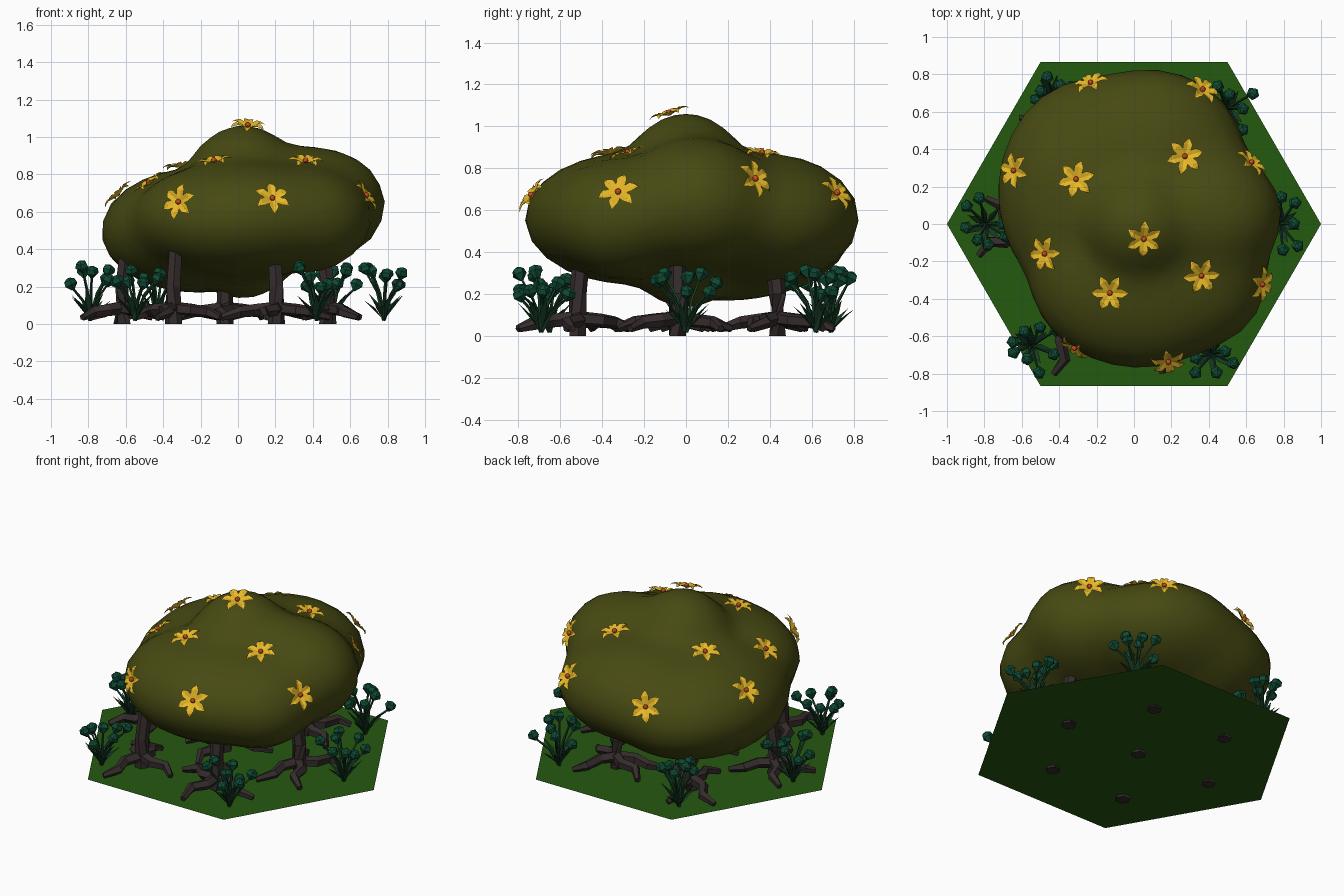
import bpy, bmesh, math, random
from mathutils import Vector, Matrix
from mathutils.bvhtree import BVHTree

random.seed(7)
cube = bpy.data.objects.get("Cube")
if cube:
    bpy.data.objects.remove(cube, do_unlink=True)


def material(name, r, g, b):
    m = bpy.data.materials.new(name)
    m.use_nodes = True
    m.diffuse_color = (r, g, b, 1)
    bsdf = m.node_tree.nodes["Principled BSDF"]
    bsdf.inputs["Base Color"].default_value = (r, g, b, 1)
    bsdf.inputs["Roughness"].default_value = 0.9
    return m


GRASS = material("grass green", 0.018, 0.1, 0.005)
OLIVE = material("olive foliage", 0.062, 0.067, 0.006)
BARK = material("dark bark", 0.036, 0.025, 0.025)
STEM = material("stem green", 0.008, 0.045, 0.018)
BUD = material("bud green", 0.005, 0.07, 0.034)
YELLOW = material("petal yellow", 0.8, 0.48, 0.02)
RED = material("flower heart red", 0.75, 0.09, 0.02)


def finish(bm, name, mats, smooth=False):
    mesh = bpy.data.meshes.new(name)
    for f in bm.faces:
        f.smooth = smooth
    bm.to_mesh(mesh)
    bm.free()
    for m in mats:
        mesh.materials.append(m)
    obj = bpy.data.objects.new(name, mesh)
    bpy.context.collection.objects.link(obj)
    return obj


def tube(bm, points, radii, sides, mat=0):
    """Low-poly tube along a path with closed ends."""
    points = [Vector(p) for p in points]
    rings = []
    for i, p in enumerate(points):
        d = points[min(i + 1, len(points) - 1)] - points[max(i - 1, 0)]
        q = d.to_track_quat('Z', 'Y')
        turn = [2 * math.pi * k / sides for k in range(sides)]
        rings.append([bm.verts.new(p + q @ Vector((math.cos(a), math.sin(a), 0)) * radii[i])
                      for a in turn])
    faces = [bm.faces.new(rings[0][::-1]), bm.faces.new(rings[-1])]
    for a, b in zip(rings, rings[1:]):
        for k in range(sides):
            n = (k + 1) % sides
            faces.append(bm.faces.new((a[k], a[n], b[n], b[k])))
    for f in faces:
        f.material_index = mat


# Hexagonal ground plate
bm = bmesh.new()
bmesh.ops.create_circle(bm, cap_ends=True, segments=6, radius=1,
                        matrix=Matrix.Translation((0, 0, 0.015)) @ Matrix.Rotation(math.pi / 2, 4, 'Z'))
if max(v.co.x for v in bm.verts) < 0.95:
    bmesh.ops.rotate(bm, verts=bm.verts, matrix=Matrix.Rotation(math.pi / 6, 3, 'Z'))
bm.normal_update()
finish(bm, "ground_plate", [GRASS])

# Canopy: a ball pushed out to the hull of several rounded lobes
LOBES = [((0.03, -0.27, 0.56), (0.6, 0.51, 0.31)),
         ((0.38, 0.05, 0.63), (0.42, 0.37, 0.32)),
         ((-0.22, 0.18, 0.5), (0.52, 0.62, 0.33)),
         ((0.08, 0.38, 0.56), (0.52, 0.46, 0.31)),
         ((0.35, -0.3, 0.56), (0.37, 0.37, 0.29)),
         ((0.03, 0, 0.6), (0.36, 0.35, 0.46))]
HEART = Vector((0, 0, 0.55))


def reach(direction):
    best = 0.2
    for centre, size in LOBES:
        o = Vector((h - c) / s for h, c, s in zip(HEART, centre, size))
        d = Vector(a / s for a, s in zip(direction, size))
        half, length = o.dot(d), d.dot(d)
        disc = half * half - length * (o.dot(o) - 1)
        if disc > 0:
            best = max(best, (-half + math.sqrt(disc)) / length)
    return best


bm = bmesh.new()
bmesh.ops.create_icosphere(bm, subdivisions=4, radius=1)
for v in bm.verts:
    d = v.co.normalized()
    v.co = HEART + d * reach(d) * 1.015
for _ in range(2):
    bmesh.ops.smooth_vert(bm, verts=bm.verts, factor=0.5,
                          use_axis_x=True, use_axis_y=True, use_axis_z=True)
bm.normal_update()
surface = BVHTree.FromBMesh(bm)
finish(bm, "canopy", [OLIVE], smooth=True)

# Trunks in a ring around a central one, each with crooked roots
spots = [Vector((-0.07, -0.04, 0))]
for k in range(6):
    a = math.radians(60 * k)
    spots.append(spots[0] + Vector((math.cos(a), math.sin(a), 0)) * 0.55)
for i, base in enumerate(spots):
    bm = bmesh.new()
    lean = (spots[0] - base) * 0.06
    tube(bm, [base, base + Vector((0, 0, 0.2)), base + lean + Vector((0, 0, 0.47))],
         [0.046, 0.042, 0.038], 6)
    start = random.uniform(0, 6.28)
    for k in range(4):
        a = start + k * math.pi / 2 + random.uniform(-0.3, 0.3)
        p, path = base + Vector((0, 0, 0.085)), []
        bend = random.choice((-0.7, 0.7))
        for step in range(4):
            path.append(p.copy())
            stride = random.uniform(0.08, 0.12)
            p = p + Vector((math.cos(a) * stride, math.sin(a) * stride, -0.01))
            a += bend
            bend = -bend * 1.3
        path[-1].z = 0.035
        tube(bm, path, [0.036, 0.034, 0.031, 0.018], 5)
    finish(bm, "trunk_and_roots_%d" % i, [BARK])

# Budding plants near the plate edges
PLANTS = [(-0.79, 0), (-0.43, 0.69), (0.5, 0.62), (0.78, 0), (0.42, -0.69), (-0.55, -0.65)]
for i, (x, y) in enumerate(PLANTS):
    bm = bmesh.new()
    root = Vector((x, y, 0.02))
    for k in range(8):
        a = k * 2.4 + i
        out = Vector((math.cos(a), math.sin(a), 0))
        spread, height = random.uniform(0.05, 0.15), random.uniform(0.15, 0.27)
        tip = root + out * spread + Vector((0, 0, height))
        tube(bm, [root, root + out * spread * 0.4 + Vector((0, 0, height * 0.6)), tip],
             [0.011, 0.008, 0.006], 4)
        # faceted bud, flared from the stem and blunt on top
        d = (out * 0.5 + Vector((0, 0, 1))).normalized()
        tube(bm, [tip - d * 0.012, tip + d * 0.02, tip + d * 0.045, tip + d * 0.056],
             [0.008, 0.036, 0.03, 0.008], 5, 1)
    for k in range(7):
        # spear-shaped leaf
        a = k * 0.9 + i * 0.5
        out = Vector((math.cos(a), math.sin(a), 0))
        side = Vector((-out.y, out.x, 0)) * 0.018
        rise = random.uniform(0.1, 0.17)
        mid = root + out * 0.05 + Vector((0, 0, rise * 0.6))
        tip = root + out * 0.11 + Vector((0, 0, rise))
        bm.faces.new([bm.verts.new(p) for p in (root, mid + side, tip, mid - side)])
    finish(bm, "plant_%d" % i, [STEM, BUD])

# Six-petalled flower, shared by all copies
bm = bmesh.new()
PETAL = [(0.005, 0.008, 0.004), (0.035, 0.022, 0.012), (0.065, 0.025, 0.02), (0.085, 0.014, 0.018),
         (0.1, 0.002, 0.01)]
for k in range(6):
    turn = Matrix.Rotation(math.radians(60 * k), 3, 'Z')
    rows = []
    for r, w, z in PETAL:
        rows.append([bm.verts.new(turn @ Vector((r, s * w, z + abs(s) * w * 0.3)))
                     for s in (-1, 0, 1)])
    for a, b in zip(rows, rows[1:]):
        for j in range(2):
            bm.faces.new((a[j], b[j], b[j + 1], a[j + 1]))
ball = bmesh.ops.create_icosphere(bm, subdivisions=2, radius=0.015,
                                  matrix=Matrix.Translation((0, 0, 0.016)))
for v in ball["verts"]:
    for f in v.link_faces:
        f.material_index = 1
flower = finish(bm, "flower_0", [YELLOW, RED])

FLOWERS = [(0.05, -0.07, 1.03), (-0.13, -0.37, 0.88), (0.36, -0.27, 0.85), (-0.31, 0.24, 0.85),
           (-0.48, -0.16, 0.76), (-0.6, 0.28, 0.65), (0.27, 0.36, 0.86), (0.61, 0.31, 0.74),
           (0.63, -0.31, 0.65), (0.34, 0.68, 0.65), (-0.23, 0.75, 0.65), (-0.31, -0.65, 0.65),
           (0.18, -0.72, 0.66)]
for i, spot in enumerate(FLOWERS):
    obj = flower
    if i:
        obj = bpy.data.objects.new("flower_%d" % i, flower.data)
        bpy.context.collection.objects.link(obj)
    place, normal, _, _ = surface.find_nearest(Vector(spot))
    spin = Matrix.Rotation(random.uniform(0, 1), 4, 'Z')
    obj.matrix_world = (Matrix.Translation(place + normal * 0.006)
                        @ normal.to_track_quat('Z', 'Y').to_matrix().to_4x4() @ spin)
